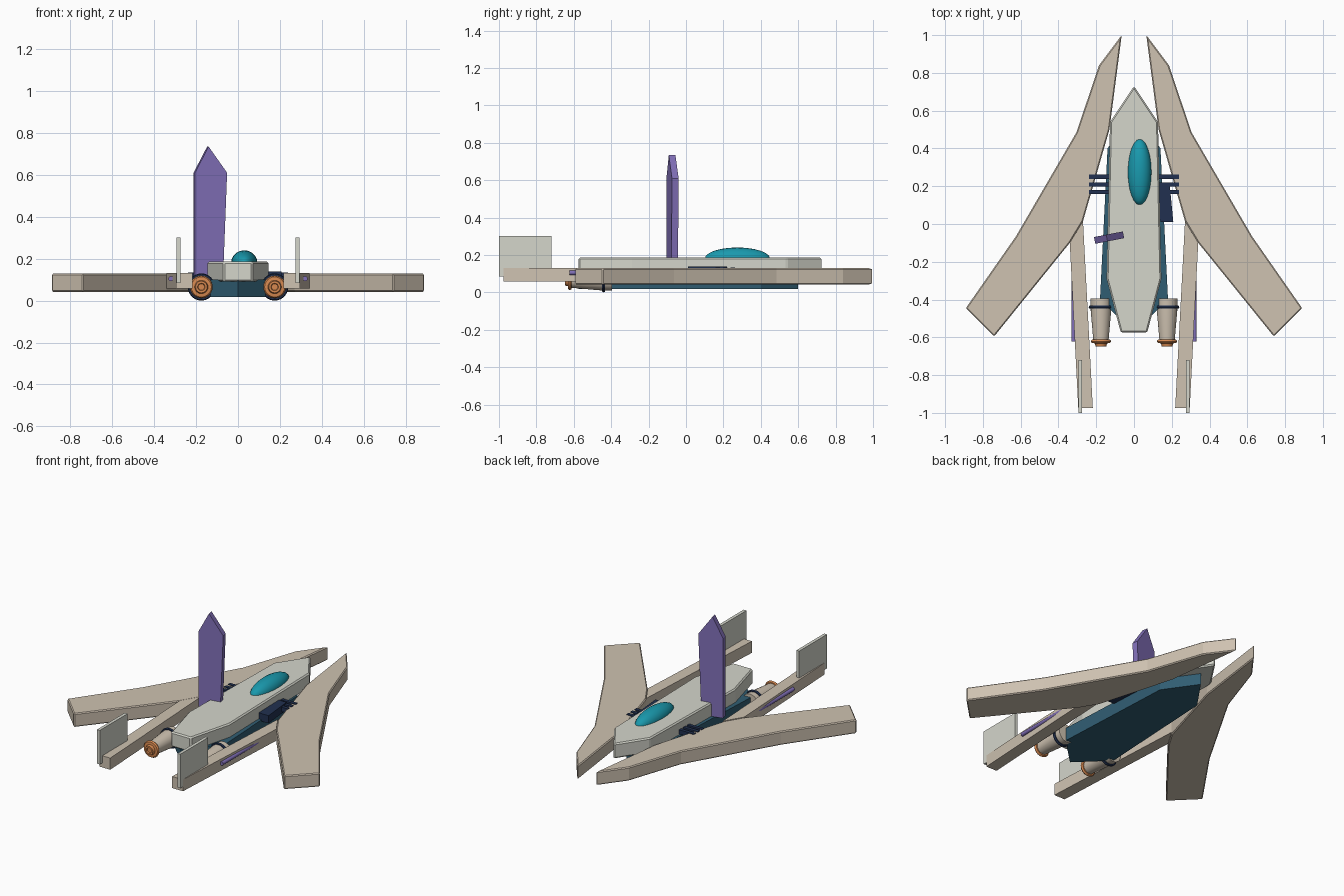
import bpy, bmesh, math
from mathutils import Matrix, Vector

if "Cube" in bpy.data.objects:
    bpy.data.objects.remove(bpy.data.objects["Cube"])

MATS = {}
COLOURS = {
    "tan": (0.62, 0.54, 0.44), "pale": (0.66, 0.67, 0.60), "blue": (0.03, 0.11, 0.17),
    "navy": (0.015, 0.03, 0.08), "purple": (0.22, 0.16, 0.48),
    "teal": (0.01, 0.32, 0.42), "orange": (0.68, 0.25, 0.08),
}


def finish(name, bm, colour, mirror=False, bevel=0.0, smooth=False):
    bmesh.ops.recalc_face_normals(bm, faces=bm.faces)
    me = bpy.data.meshes.new(name)
    bm.to_mesh(me)
    bm.free()
    ob = bpy.data.objects.new(name, me)
    bpy.context.collection.objects.link(ob)
    if colour not in MATS:
        MATS[colour] = bpy.data.materials.new(colour)
        MATS[colour].diffuse_color = (*COLOURS[colour], 1)
    me.materials.append(MATS[colour])
    if bevel:
        b = ob.modifiers.new("bevel", "BEVEL")
        b.width, b.segments, b.limit_method = bevel, 1, "ANGLE"
    if mirror:
        m = ob.modifiers.new("mirror", "MIRROR")
        m.use_mirror_merge = False
    if smooth:
        bpy.ops.object.select_all(action="DESELECT")
        ob.select_set(True)
        bpy.context.view_layer.objects.active = ob
        bpy.ops.object.shade_smooth_by_angle(angle=math.radians(35))
    return ob


def prism(name, outline, z0, z1, colour, matrix=None, **kw):
    """Flat plate: outline in x/y, extruded from z0 to z1."""
    bm = bmesh.new()
    face = bm.faces.new([bm.verts.new((x, y, z0)) for x, y in outline])
    top = bmesh.ops.extrude_face_region(bm, geom=[face])["geom"]
    bmesh.ops.translate(bm, vec=(0, 0, z1 - z0), verts=[v for v in top if isinstance(v, bmesh.types.BMVert)])
    if matrix:
        bm.transform(matrix)
    return finish(name, bm, colour, **kw)


def box(name, x0, x1, y0, y1, z0, z1, colour, **kw):
    return prism(name, [(x0, y0), (x1, y0), (x1, y1), (x0, y1)], z0, z1, colour, **kw)


def lathe(name, profile, x, z, colour, steps=24):
    """Mirrored pair of round parts about an axis along y; profile is (radius, y)."""
    bm = bmesh.new()
    vs = [bm.verts.new((x + r, y, z)) for r, y in profile]
    es = [bm.edges.new(p) for p in zip(vs, vs[1:])]
    bmesh.ops.spin(bm, geom=vs + es, cent=(x, 0, z), axis=(0, 1, 0), angle=math.tau, steps=steps)
    bmesh.ops.remove_doubles(bm, verts=bm.verts, dist=1e-4)
    return finish(name, bm, colour, mirror=True, smooth=True)


def both_sides(half):
    """Complete a right-hand outline across x = 0."""
    return half + [(-x, y) for x, y in reversed(half) if x > 0]


# Swept wings and the tail booms that run back from them
prism("wing", [(0.065, 1.0), (0.185, 0.84), (0.305, 0.485), (0.625, -0.065), (0.89, -0.445),
               (0.74, -0.595), (0.34, -0.10), (0.27, 0.015), (0.13, 0.50)],
      0.042, 0.129, "tan", mirror=True, bevel=0.006)
prism("tail_boom", [(0.27, 0.015), (0.34, -0.10), (0.295, -0.975), (0.218, -0.975)],
      0.057, 0.131, "tan", mirror=True)
box("tail_fin", 0.274, 0.294, -1.0, -0.72, 0.085, 0.302, "pale", mirror=True)

# Layered fuselage
prism("lower_hull", both_sides([(0, 0.60), (0.14, 0.40), (0.18, -0.40), (0, -0.575)]), 0.018, 0.10, "blue")
prism("upper_hull", both_sides([(0, 0.73), (0.127, 0.54), (0.145, -0.29), (0.07, -0.575)]),
      0.09, 0.186, "pale", bevel=0.008)

# Canopy, a stretched dome with its poles fore and aft
bm = bmesh.new()
bmesh.ops.create_uvsphere(bm, u_segments=20, v_segments=12, radius=1)
bm.transform(Matrix.Translation((0.03, 0.275, 0.18)) @ Matrix.Diagonal((0.063, 0.175, 0.06, 1))
             @ Matrix.Rotation(math.pi / 2, 4, "X"))
finish("canopy", bm, "teal", smooth=True)

# Tall dorsal blade, slightly turned and off centre
prism("dorsal_blade", [(-0.078, 0.10), (0.058, 0.10), (0.078, 0.61), (-0.012, 0.735), (-0.078, 0.61)],
      -0.018, 0.018, "purple",
      matrix=Matrix.Translation((-0.132, -0.072, 0)) @ Matrix.Rotation(math.radians(11), 4, "Z")
      @ Matrix.Rotation(math.pi / 2, 4, "X"))

# Struts between hull and wings, and the single side box
for i, y in enumerate((0.17, 0.21, 0.25)):
    box(f"strut_{i + 1}", 0.10, 0.238, y - 0.011, y + 0.011, 0.105, 0.133, "navy", mirror=True)
prism("side_box", [(0.12, 0.22), (0.188, 0.22), (0.208, 0.01), (0.14, 0.01)], 0.09, 0.139, "navy")

# Engines
EX, EZ = 0.175, 0.065
lathe("engine", [(0, -0.395), (0.056, -0.395), (0.054, -0.46), (0.040, -0.62), (0, -0.62)], EX, EZ, "tan")
lathe("engine_band", [(0.045, -0.432), (0.061, -0.432), (0.065, -0.44), (0.061, -0.448), (0.045, -0.448)],
      EX, EZ, "navy")
lathe("nozzle", [(0, -0.61), (0.048, -0.612), (0.054, -0.621), (0.048, -0.63), (0.032, -0.632),
                 (0.028, -0.648), (0.018, -0.648), (0.015, -0.64), (0, -0.64)], EX, EZ, "orange")

# Purple rods along the booms
lathe("boom_rod", [(0, -0.26), (0.012, -0.26), (0.012, -0.622), (0, -0.622)], 0.32, 0.105, "purple", steps=12)

for m in bpy.data.materials:
    if m.users and not m.is_grease_pencil:
        m.use_nodes = True
        m.node_tree.nodes["Principled BSDF"].inputs["Base Color"].default_value = m.diffuse_color
